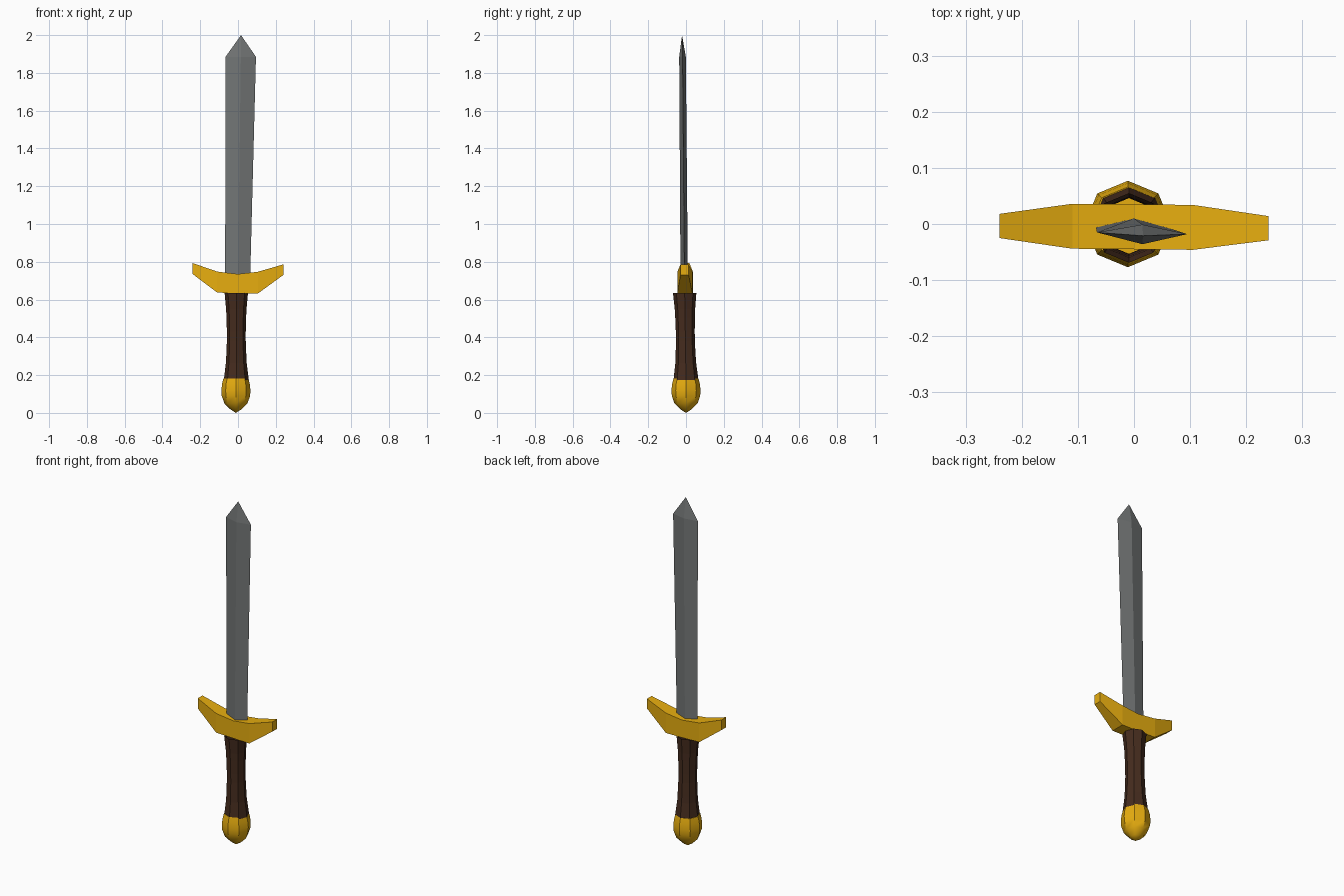
import bpy, bmesh, math

if "Cube" in bpy.data.objects:
    bpy.data.objects.remove(bpy.data.objects["Cube"])


def material(name, color):
    m = bpy.data.materials.new(name)
    m.diffuse_color = (*color, 1)
    m.use_nodes = True
    m.node_tree.nodes["Principled BSDF"].inputs["Base Color"].default_value = m.diffuse_color
    return m


def loft(name, rings, mat, cap_start=True, cap_end=True):
    """Skin consecutive rings of points; a one-point ring makes a tip."""
    bm = bmesh.new()
    loops = [[bm.verts.new(p) for p in ring] for ring in rings]
    for a, b in zip(loops, loops[1:]):
        n = max(len(a), len(b))
        for i in range(n):
            j = (i + 1) % n
            if len(b) == 1:
                bm.faces.new((a[i], a[j], b[0]))
            elif len(a) == 1:
                bm.faces.new((a[0], b[j], b[i]))
            else:
                bm.faces.new((a[i], a[j], b[j], b[i]))
    for loop, wanted in ((loops[0], cap_start), (loops[-1], cap_end)):
        if wanted and len(loop) > 2:
            bm.faces.new(loop)
    bmesh.ops.recalc_face_normals(bm, faces=bm.faces)
    mesh = bpy.data.meshes.new(name)
    bm.to_mesh(mesh)
    bm.free()
    obj = bpy.data.objects.new(name, mesh)
    bpy.context.collection.objects.link(obj)
    mesh.materials.append(mat)
    return obj


def octagon(x, y, z, r):
    if r == 0:
        return [(x, y, z)]
    return [(x + r * math.cos(i * math.pi / 4), y + r * math.sin(i * math.pi / 4), z)
            for i in range(8)]


steel = material("steel", (0.17, 0.18, 0.18))
gold = material("gold", (0.8, 0.42, 0.005))
leather = material("leather", (0.06, 0.025, 0.013))

# Blade: diamond section, slightly widening and leaning, with a pointed tip
loft("blade", [
    [(-0.068, -0.006, 0.70), (0.0, -0.029, 0.70), (0.064, -0.008, 0.70), (0.0, 0.01, 0.70)],
    [(-0.066, -0.015, 1.885), (0.015, -0.036, 1.885), (0.095, -0.018, 1.885), (0.015, -0.001, 1.885)],
    [(0.016, -0.021, 2.0)],
], steel)

# Crossguard: rectangular sections (x, front y, back y, bottom z, top z)
sections = [(-0.24, -0.025, 0.018, 0.735, 0.793), (-0.11, -0.044, 0.036, 0.637, 0.748),
            (0.0, -0.045, 0.035, 0.633, 0.735), (0.105, -0.046, 0.034, 0.632, 0.747),
            (0.24, -0.029, 0.014, 0.73, 0.786)]
loft("crossguard", [[(x, f, lo), (x, b, lo), (x, b, hi), (x, f, hi)]
                    for x, f, b, lo, hi in sections], gold)

# Grip: octagonal waisted tube, open at the top
grip = [(0.175, 0.066), (0.265, 0.055), (0.305, 0.053), (0.38, 0.050), (0.43, 0.050),
        (0.505, 0.052), (0.55, 0.054), (0.635, 0.062)]
loft("grip", [octagon(-0.009, -0.007 * (z - 0.175) / 0.46, z, r) for z, r in grip],
     leather, cap_end=False)

# Pommel: rounded octagonal knob ending in a low point
pommel = [(0.0, 0), (0.02, 0.031), (0.05, 0.061), (0.09, 0.075), (0.12, 0.077),
          (0.155, 0.073), (0.183, 0.066)]
knob = loft("pommel", [octagon(-0.011, 0, z, r) for z, r in pommel], gold)
bpy.context.view_layer.objects.active = knob
knob.select_set(True)
bpy.ops.object.shade_smooth_by_angle(angle=math.radians(40))
